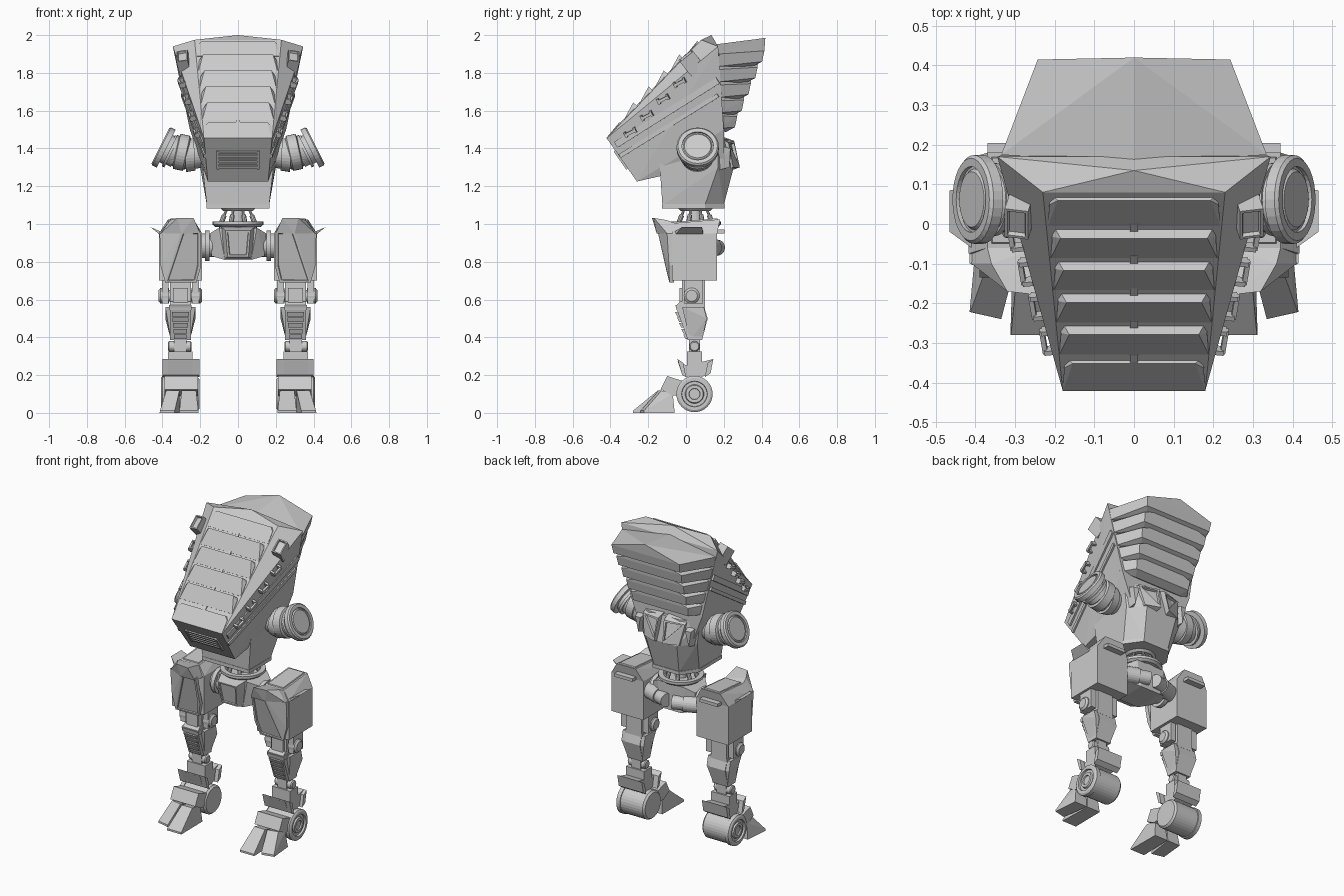
import bpy, bmesh, math
from mathutils import Vector as V
from mathutils.bvhtree import BVHTree

if "Cube" in bpy.data.objects:
    bpy.data.objects.remove(bpy.data.objects["Cube"])

round_parts = []

def finish(name, bm, mirror=False):
    bmesh.ops.recalc_face_normals(bm, faces=bm.faces)
    me = bpy.data.meshes.new(name)
    bm.to_mesh(me)
    ob = bpy.data.objects.new(name, me)
    bpy.context.collection.objects.link(ob)
    if mirror:
        ob.modifiers.new("mirror", "MIRROR").use_mirror_merge = False
    return ob

def hull(name, pts, mirror=False, sym=False, inset=None):
    """Faceted solid round points; inset = (direction, border, depth)."""
    bm = bmesh.new()
    pts = [V(p) for p in pts]
    if sym:
        pts += [V((-p.x, p.y, p.z)) for p in pts if abs(p.x) > 1e-5]
    bmesh.ops.convex_hull(bm, input=[bm.verts.new(p) for p in pts])
    bmesh.ops.delete(bm, geom=[v for v in bm.verts if not v.link_faces], context="VERTS")
    bmesh.ops.dissolve_limit(bm, angle_limit=0.03, verts=bm.verts, edges=bm.edges)
    bm.normal_update()
    if inset:
        d, border, depth = inset
        fs = [max(bm.faces, key=lambda f: f.normal.dot(V(d).normalized()))]
        bmesh.ops.inset_region(bm, faces=fs, thickness=border)
        bmesh.ops.inset_region(bm, faces=fs, thickness=0.004, depth=depth)
    return finish(name, bm, mirror)

def box(name, x, y, z, mirror=False, inset=None):
    return hull(name, [(a, b, c) for a in x for b in y for c in z], mirror, False, inset)

def oriented(name, c, size, fwd, up, mirror=False, inset=None):
    """Box with its local x along fwd and local z near up."""
    f = V(fwd).normalized()
    s = V(up).cross(f).normalized()
    u = f.cross(s)
    pts = [V(c) + f*size[0]/2*i + s*size[1]/2*j + u*size[2]/2*k
           for i in (-1, 1) for j in (-1, 1) for k in (-1, 1)]
    return hull(name, pts, mirror, False, inset)

def lathe(name, c, axis, prof, mirror=False, n=32, closed=False):
    """Turn (distance along axis, radius) pairs about an axis."""
    bm = bmesh.new()
    q = V(axis).to_track_quat("Z", "Y")
    rings = [[bm.verts.new(V(c) + q @ V((r*math.cos(a), r*math.sin(a), t)))
              for a in (2*math.pi*k/n for k in range(n))] for t, r in prof]
    pairs = list(zip(rings, rings[1:])) + ([(rings[-1], rings[0])] if closed else [])
    for a, b in pairs:
        for k in range(n):
            bm.faces.new((a[k], a[(k+1) % n], b[(k+1) % n], b[k]))
    if not closed:
        bm.faces.new(rings[0])
        bm.faces.new(rings[-1])
    round_parts.append(finish(name, bm, mirror))

def prism(name, prof, x0, x1, mirror=False):
    """Side profile of (y, z) pairs extruded across x."""
    bm = bmesh.new()
    f = bm.faces.new([bm.verts.new((x0, y, z)) for y, z in prof])
    r = bmesh.ops.extrude_face_region(bm, geom=[f])
    bmesh.ops.translate(bm, vec=(x1-x0, 0, 0),
                        verts=[v for v in r["geom"] if isinstance(v, bmesh.types.BMVert)])
    return finish(name, bm, mirror)

# head shell
head = hull("head_shell", [(.18, -.42, 1.454), (.16, -.26, 1.225), (.23, .08, 1.975), (0, .135, 2.0),
            (.345, .17, 1.94), (.255, .2, 1.5), (.19, .2, 1.33)], sym=True)
tree = BVHTree.FromPolygons([v.co for v in head.data.vertices], [p.vertices for p in head.data.polygons])

def on_side(y, z):
    hit = tree.ray_cast(V((1, y, z)), V((-1, 0, 0)))
    return (hit[0], hit[1]) if hit[0] else (V((.2, y, z)), V((1, 0, 0)))

# sloped front louvres with small centre ribs
def slope(x, t, h):
    return V((x, -.42 + .5*t - .725*h, 1.454 + .521*t + .689*h))
for i in range(6):
    t0, t1 = (0.0, .15) if i == 0 else (.185 + (i-1)*.162, .325 + (i-1)*.162)
    w = .18 + .045*t0
    tip = .03 if 0 < i < 5 else .01
    hull(f"front_louvre_{i}", [slope(w, t0, .002), slope(w, t0, -.02), slope(w-.005, t1, -.02),
         slope(w-.004, t1-.03, .004), slope(w-.025, t1, tip)], sym=True)
    if i < 5:
        hull(f"louvre_rib_{i}", [slope(.01, t, h) for t in (t1, t1+.035) for h in (-.01, .006)], sym=True)

# nose grille
def nose(x, t, h):
    return V((x, -.42 + .16*t - .82*h, 1.454 - .229*t - .573*h))
for i in range(5):
    t = .3 + i*.085
    hull(f"grille_bar_{i}", [nose(.105, t+a, h) for a in (0, .04) for h in (-.01, .007)], sym=True)
hull("grille_post", [nose(x, t, h) for x in (.1, .115) for t in (.28, .7) for h in (-.01, .01)], mirror=True)

# stacked, centre-ridged armour plates stepping in down the back
for i in range(5):
    s = i/5
    y, z = .415 - .036*i, 1.985 - .087*i
    w, b, zf = .335 - .085*s, .243 - .05*s, 1.9 - .41*s
    hull(f"back_plate_{i}", [(w, .175, zf), (w-.012, .175, zf-.065), (b, y, z-.068), (b-.006, y-.012, z-.125),
         (0, y+.005, z), (0, y-.007, z-.06), (b-.04, y-.06, z-.15), (0, y-.06, z-.09),
         (0, .15, zf+.05), (0, .15, zf-.06)], sym=True)

# side rails and grab handles
for i, (dz, wd) in enumerate(((0, .035), (-.06, .022))):
    a, b = on_side(-.37 + i*.02, 1.42 + dz)[0], on_side(.17, 1.76 + dz*1.3)[0]
    oriented(f"side_rail_{i}", (a+b)/2, ((b-a).length, .02, wd), b-a, (0, -.5, 1), True)
for i in range(4):
    c, n = on_side(-.293 + i*.087, 1.487 + i*.088)
    d = V((.15, .87, .45)).normalized()
    oriented(f"handle_grip_{i}", c + n*.026, (.066, .016, .012), d, n, True)
    for k in (-1, 1):
        oriented(f"handle_post_{i}_{k}", c + n*.012 + d*.028*k, (.012, .03, .03), d, n, True)

# sensor boxes at the upper corners
oriented("sensor_box", (.287, .03, 1.852), (.1, .06, .09), (.2, -.62, .79), (0, .79, .62), True,
         ((.2, -.62, .79), .01, -.012))

# abdomen, waist band and rear hatches
hull("abdomen", [(.19, -.14, 1.32), (.165, -.125, 1.1), (.165, .1, 1.1), (.09, .2, 1.1), (.11, .25, 1.29),
     (.2, .17, 1.3), (.11, .22, 1.45), (.22, .17, 1.45), (.2, -.1, 1.4)], sym=True)
hull("waist_band", [(x, y, z) for x, y in ((.168, -.128), (.168, .1), (.095, .205)) for z in (1.083, 1.105)], sym=True)
hull("rear_hatch", [(.015, .2, 1.46), (.02, .255, 1.44), (.03, .285, 1.30), (.04, .2, 1.27), (.15, .17, 1.46),
     (.15, .225, 1.43), (.125, .25, 1.30), (.13, .17, 1.27)], True, inset=((.25, 1, .2), .018, -.015))
hull("rear_flank_pod", [(.15, .15, 1.42), (.21, .16, 1.42), (.2, .235, 1.4), (.16, .24, 1.4),
     (.15, .15, 1.28), (.18, .23, 1.3), (.19, .15, 1.28)], True)

# shoulder pods, angled outward and up
lathe("shoulder_root", (.18, .06, 1.37), (1, 0, -.05), [(0, .07), (.05, .075), (.05, .085), (.1, .09), (.1, .075), (.12, .075)], True)
lathe("shoulder_elbow", (.265, .06, 1.372), (1, 0, .22), [(0, .08), (.01, .095), (.06, .095), (.065, .08), (.09, .08)], True)
lathe("shoulder_disc", (.34, .062, 1.378), (.894, 0, .447), [(-.02, .075), (.01, .075), (.01, .092), (.025, .092), (.025, .08),
      (.045, .08), (.045, .112), (.072, .112), (.08, .104), (.08, .083), (.07, .083), (.07, .077), (.078, .07)], True)

# waist turntable with open struts
lathe("turntable_ring", (0, .05, .985), (0, 0, 1), [(0, .09), (0, .12), (.012, .135), (.028, .135), (.028, .105), (.015, .09)], closed=True)
lathe("turntable_top", (0, .05, 1.07), (0, 0, 1), [(0, .05), (0, .08), (.02, .1), (.02, .05)], closed=True)
lathe("turntable_hub", (0, .05, .95), (0, 0, 1), [(0, .1), (.045, .1), (.045, .035), (.14, .03)])
for k in range(8):
    a = math.tau*(k+.5)/8
    d = V((math.cos(a), math.sin(a), 0))
    lo, hi = V((0, .05, 1.0)) + d*.098, V((0, .05, 1.09)) + d*.06
    lathe(f"turntable_strut_{k}", lo, hi-lo, [(0, .013), (.05, .013), (.05, .007), (.095, .007)], n=10)

# pelvis, hip axles and rear hip tubes
hull("pelvis_core", [(.1, -.05, .98), (.15, .0, .95), (.14, .0, .83), (.07, -.05, .81), (.1, .15, .98),
     (.15, .12, .95), (.14, .12, .83), (.07, .15, .81)], sym=True)
hull("pelvis_front_plate", [(.066, -.115, .965), (.055, -.09, .825), (.09, -.04, .985), (.075, -.04, .815)], sym=True,
     inset=((0, -1, 0), .014, -.006))
lathe("hip_axle", (.1, .05, .885), (1, 0, 0), [(0, .06), (.05, .06), (.05, .08), (.075, .08), (.075, .065), (.12, .065)], True)
lathe("rear_hip_tube", (.2, .1, .875), (-.16, .06, 0), [(0, .05), (.12, .05), (.12, .042), (.19, .042)], True, 24)

# thighs
box("thigh_block", (.19, .418), (-.075, .165), (.70, .95), True)
hull("thigh_cap", [(.19, -.075, .95), (.418, -.075, .95), (.19, .165, .95), (.418, .165, .95), (.235, -.06, 1.005),
     (.37, -.06, 1.005), (.235, .18, 1.025), (.37, .18, 1.025)], True, inset=((0, 0, 1), .015, .006))
hull("thigh_front_plate", [(x, y+d, z) for x, y, z in ((.2, -.15, .96), (.3, -.15, .96), (.415, -.1, .95), (.195, -.11, .78),
     (.41, -.09, .78), (.22, -.088, .69), (.385, -.088, .69)) for d in (0, .025)], True, inset=((0, -1, -.2), .016, -.006))
hull("thigh_brow", [(.235, -.18, 1.032), (.32, -.17, 1.032), (.2, -.155, .95), (.3, -.155, .95), (.41, -.1, .95),
     (.36, -.1, 1.02), (.24, -.06, 1.005), (.37, -.06, 1.005), (.2, -.06, .94), (.415, -.06, .94)], True)
hull("thigh_side_fin", [(x, y, z) for x, y, z in ((.41, -.06, .94), (.41, .09, .94), (.41, -.06, .96), (.41, .09, .96),
     (.465, -.02, .985), (.465, .085, .985))], True)
box("thigh_rear_tab", (.24, .37), (.15, .205), (.95, .97), True)

# knees
box("knee_block", (.25, .36), (-.02, .1), (.56, .71), True)
lathe("knee_axle", (.19, .03, .62), (1, 0, 0), [(0, .03), (.01, .042), (.055, .042), (.055, .03), (.175, .03),
      (.175, .042), (.22, .042), (.23, .03)], True, 24)
for i, x in enumerate((.225, .385)):
    box(f"knee_cheek_{i}", (x-.018, x+.018), (-.01, .09), (.58, .71), True)
box("knee_front_guard", (.265, .345), (-.035, .0), (.57, .66), True)

# shins with front louvres
prism("shin_shell", [(-.055, .565), (-.03, .59), (.09, .58), (.115, .5), (.085, .385), (.01, .385)], .25, .36, True)
hull("shin_side_panel", [(x, y, z) for x in (.225, .385) for y, z in ((-.02, .56), (.095, .56), (.11, .5))]
     + [(.255, .02, .385), (.355, .02, .385), (.255, .085, .385), (.355, .085, .385)], True)
for i in range(5):
    z = .535 - i*.03
    y = -.055 + (.565-z)*.36
    hull(f"shin_louvre_{i}", [(x, y+a, z+b) for x in (.26 + i*.003, .35 - i*.003)
         for a, b in ((-.014, 0), (.02, 0), (.02, -.024), (-.002, -.024))], True)
hull("shin_brow", [(x, y, z) for x in (.245, .365) for y, z in ((-.055, .57), (-.05, .545), (.1, .57), (.1, .55))], True)

# ankles
lathe("ankle_roller", (.245, .045, .352), (1, 0, 0), [(0, .022), (.006, .028), (.119, .028), (.125, .022)], True, 20)
box("ankle_post", (.272, .338), (.015, .075), (.24, .385), True)
prism("ankle_saddle", [(.005, .325), (.085, .325), (.085, .27), (.145, .285), (.13, .21), (.07, .185),
      (.02, .185), (-.02, .2), (-.045, .275), (.005, .25)], .24, .37, True)
hull("ankle_front_flap", [(x, y, z) for x in (.205, .4) for y, z in ((-.045, .285), (-.015, .265), (.0, .19), (-.02, .2))], True)
hull("ankle_rear_flap", [(x, y, z) for x in (.215, .39) for y, z in ((.145, .285), (.115, .265), (.1, .19), (.13, .21))], True)

# heel drums
lathe("heel_drum", (.205, .045, .1), (1, 0, 0), [(0, .06), (0, .08), (.012, .09), (.17, .09), (.17, .096), (.195, .096),
      (.202, .085), (.202, .068), (.19, .066), (.19, .05), (.2, .046), (.2, .03), (.192, .028)], True)

# feet: instep and two splayed toes
hull("instep", [(x, y, z) for x in (.212, .39) for y, z in ((-.1, .195), (-.02, .17), (.0, .1), (-.07, .09), (-.135, .125))], True)
hull("inner_toe", [(.21, -.28, 0), (.312, -.28, 0), (.21, -.28, .012), (.31, -.28, .012), (.212, -.06, 0), (.305, -.06, 0),
     (.222, -.15, .118), (.298, -.15, .118), (.222, -.07, .1), (.298, -.07, .1)], True)
hull("outer_toe", [(.335, -.24, 0), (.415, -.222, 0), (.335, -.24, .012), (.413, -.222, .012), (.31, -.06, 0), (.4, -.06, 0),
     (.31, -.145, .118), (.38, -.13, .118), (.31, -.07, .1), (.385, -.07, .1)], True)

# smooth the turned parts, keep their edges sharp
for o in bpy.context.view_layer.objects:
    o.select_set(o in round_parts)
bpy.context.view_layer.objects.active = round_parts[0]
bpy.ops.object.shade_smooth_by_angle(angle=math.radians(30))
